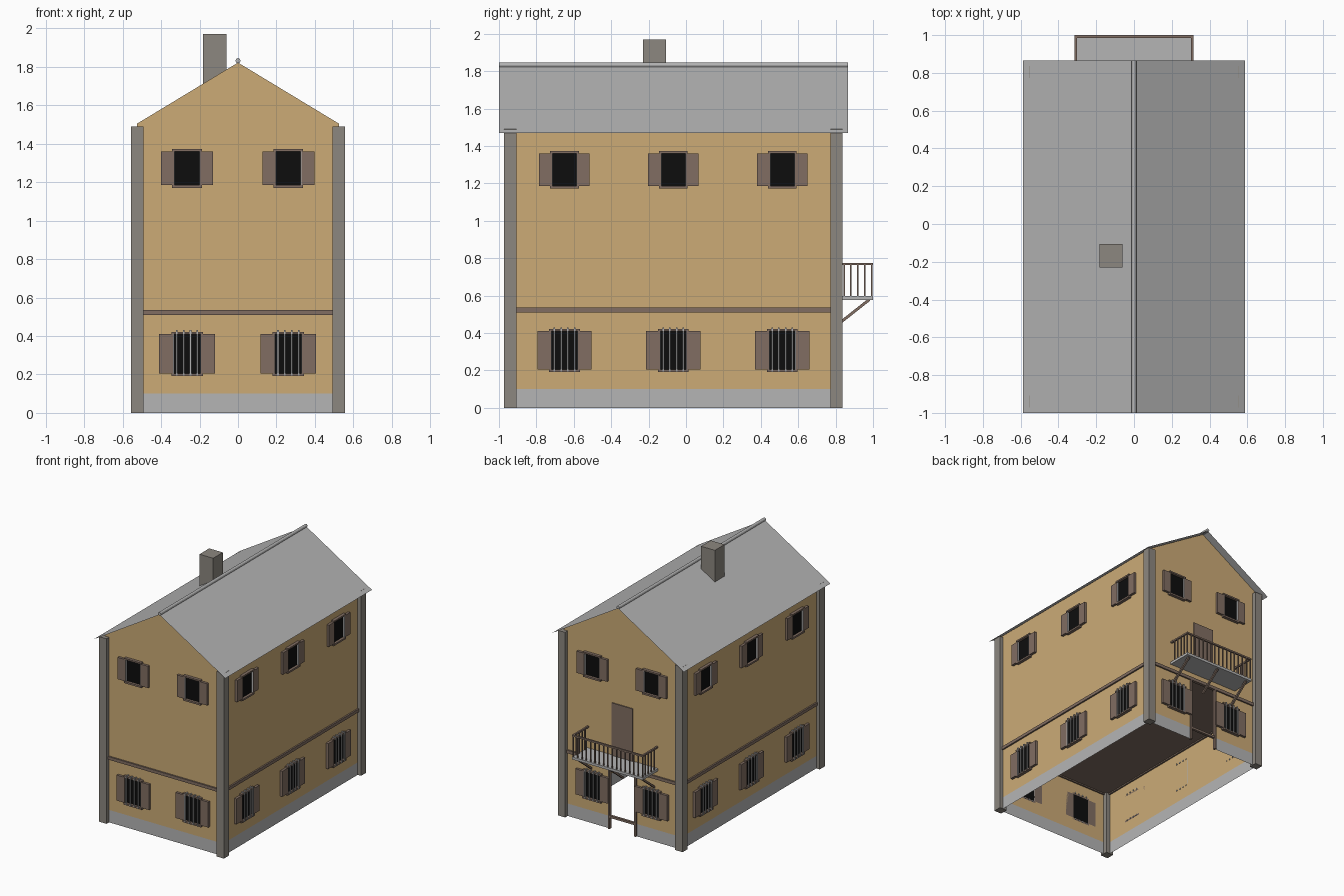
import bpy, bmesh, math
from mathutils import Matrix, Vector

if "Cube" in bpy.data.objects:
    bpy.data.objects.remove(bpy.data.objects["Cube"])

def mat(name, r, g, b):
    m = bpy.data.materials.new(name)
    m.diffuse_color = (r, g, b, 1)
    m.use_nodes = True
    m.node_tree.nodes["Principled BSDF"].inputs["Base Color"].default_value = m.diffuse_color
    return m

TAN = mat("tan plaster", 0.604, 0.407, 0.183)
GREY = mat("light grey", 0.46, 0.46, 0.46)
STONE = mat("stone grey", 0.264, 0.242, 0.214)
BROWN = mat("brown wood", 0.219, 0.155, 0.122)
BLACK = mat("black glass", 0.004, 0.004, 0.004)

WX, Y0, Y1 = 0.525, -0.94, 0.805      # wall planes
YC = (Y0 + Y1) / 2
APEX, EAVE_X, EAVE_Z = 1.825, 0.587, 1.47
SLOPE = (APEX - EAVE_Z) / EAVE_X
ID = Matrix.Identity(4)

def box(bm, lo, hi, m=ID):
    lo, hi = Vector(lo), Vector(hi)
    s = Matrix.Diagonal((*(hi - lo), 1))
    bmesh.ops.create_cube(bm, size=1, matrix=m @ Matrix.Translation((lo + hi) / 2) @ s)

def beam(bm, a, b, w):
    a, b = Vector(a), Vector(b)
    d = b - a
    rot = d.to_track_quat('Z', 'Y').to_matrix().to_4x4()
    bmesh.ops.create_cube(bm, size=1, matrix=Matrix.Translation((a + b) / 2) @ rot
                          @ Matrix.Diagonal((w, w, d.length, 1)))

def face(bm, pts, mi=0):
    f = bm.faces.new([bm.verts.new(p) for p in pts])
    f.material_index = mi

def finish(bm, name, *mats):
    me = bpy.data.meshes.new(name)
    bm.to_mesh(me)
    bm.free()
    for m in mats:
        me.materials.append(m)
    ob = bpy.data.objects.new(name, me)
    bpy.context.collection.objects.link(ob)
    return ob

# walls: single skin, grey plinth below 0.1, doorway in the back
PL, DOOR, DH = 0.1, 0.11, 0.51
bm = bmesh.new()
def strip(a, b, z0, z1, mi):
    face(bm, [(*a, z0), (*b, z0), (*b, z1), (*a, z1)], mi)
top = APEX - SLOPE * WX - 0.003
for s in (-1, 1):
    a, b = (s * WX, s * Y0 if s < 0 else Y0), (s * WX, Y1)
    a = (s * WX, Y0)
    if s < 0:
        a, b = b, a
    strip(a, b, 0, PL, 1)
    strip(a, b, PL, top, 0)
strip((-WX, Y0), (WX, Y0), 0, PL, 1)
for x0, x1 in ((WX, DOOR), (-DOOR, -WX)):
    strip((x0, Y1), (x1, Y1), 0, PL, 1)
    strip((x0, Y1), (x1, Y1), PL, DH, 0)
for y, s, z in ((Y0, 1, PL), (Y1, -1, DH)):
    face(bm, [(-s * WX, y, z), (s * WX, y, z), (s * WX, y, top),
              (0, y, APEX - 0.003), (-s * WX, y, top)], 0)
finish(bm, "walls", TAN, GREY)

# corner pillars
bm = bmesh.new()
for sx in (-1, 1):
    for y in (-0.94, 0.805):
        cx = sx * 0.523
        box(bm, (cx - 0.0325, y - 0.0325, 0), (cx + 0.0325, y + 0.0325, 1.49))
finish(bm, "corner_pillars", STONE)

# belt course and upper floor
bm = bmesh.new()
for s in (-1, 1):
    x = s * WX
    box(bm, (x - 0.012, Y0, 0.51), (x + 0.012, Y1, 0.535))
for y in (Y0, Y1):
    box(bm, (-WX, y - 0.012, 0.51), (WX, y + 0.012, 0.535))
finish(bm, "belt_course", BROWN)
bm = bmesh.new()
face(bm, [(-WX, Y0, 0.52), (-WX, Y1, 0.52), (WX, Y1, 0.52), (WX, Y0, 0.52)])
finish(bm, "upper_floor", BROWN)

# roof sheets, ridge and chimney
bm = bmesh.new()
RY0, RY1 = -1.0, 0.866
for s in (-1, 1):
    pts = [(0, RY0, APEX), (s * EAVE_X, RY0, EAVE_Z), (s * EAVE_X, RY1, EAVE_Z), (0, RY1, APEX)]
    face(bm, pts if s > 0 else pts[::-1])
finish(bm, "roof", GREY)
bm = bmesh.new()
bmesh.ops.create_cone(bm, cap_ends=True, segments=12, radius1=0.013, radius2=0.013, depth=RY1 - RY0,
                      matrix=Matrix.Translation((0, (RY0 + RY1) / 2, 1.832)) @ Matrix.Rotation(math.pi / 2, 4, 'X'))
finish(bm, "ridge", GREY)
bm = bmesh.new()
box(bm, (-0.182, -0.23, 1.68), (-0.06, -0.107, 1.97))
finish(bm, "chimney", STONE)

# windows: local x along the wall, local -y outward
panes, wood, jambs, bars = (bmesh.new() for _ in range(4))
def window(m, lower):
    hw, ow, z0, z1 = (0.072, 0.145, 0.205, 0.41) if lower else (0.067, 0.135, 1.185, 1.36)
    box(panes, (-hw, -0.004, z0), (hw, 0, z1), m)
    for s in (-1, 1):
        a, b = sorted((s * hw, s * ow))
        box(wood, (a, -0.02, z0), (b, 0, z1), m)
        a, b = sorted((s * hw, s * (hw - 0.003)))
        box(jambs, (a, -0.019, z0), (b, 0, z1), m)
    box(wood, (-hw - 0.01, -0.024, z0 - 0.014), (hw + 0.01, 0, z0), m)
    box(wood, (-hw - 0.01, -0.024, z1), (hw + 0.01, 0, z1 + 0.012), m)
    if lower:
        for i in range(4):
            x = (i - 1.5) * 0.036
            box(bars, (x - 0.004, -0.03, 0.195), (x + 0.004, -0.022, 0.43), m)
            for z in (0.195, 0.422):
                box(bars, (x - 0.004, -0.03, z), (x + 0.004, 0.006, z + 0.008), m)

places = [(x, y, a) for x in (-0.265, 0.262) for y, a in ((Y0, 0), (Y1, 180))]
places += [(s * WX, y, s * 90) for s in (-1, 1) for y in (-0.65, -0.068, 0.515)]
for x, y, a in places:
    m = Matrix.Translation((x, y, 0)) @ Matrix.Rotation(math.radians(a), 4, 'Z')
    window(m, True)
    window(m, False)
finish(panes, "window_panes", BLACK)
finish(wood, "shutters_and_sills", BROWN)
finish(jambs, "window_jambs", GREY)
finish(bars, "window_bars", GREY)

# doorway frame with low cross bar, and balcony door
bm = bmesh.new()
for s in (-1, 1):
    box(bm, (s * 0.117 - 0.008, Y1 - 0.012, 0), (s * 0.117 + 0.008, Y1 + 0.012, DH))
box(bm, (-0.11, Y1 - 0.01, 0.09), (0.11, Y1 + 0.01, 0.108))
finish(bm, "doorway_frame", BROWN)
bm = bmesh.new()
box(bm, (-0.093, Y1 - 0.005, 0.595), (0.093, Y1 + 0.008, 1.02))
finish(bm, "balcony_door", BROWN)

# balcony slab, railing and braces
BX, BY = 0.315, 1.0
bm = bmesh.new()
box(bm, (-BX, Y1, 0.577), (BX, BY, 0.597))
finish(bm, "balcony_slab", GREY)
bm = bmesh.new()
R = 0.014
box(bm, (-BX, BY - R, 0.762), (BX, BY, 0.775))
for s in (-1, 1):
    a, b = sorted((s * BX, s * (BX - R)))
    box(bm, (a, Y1, 0.762), (b, BY, 0.775))
def baluster(x, y):
    box(bm, (x - 0.004, y - 0.004, 0.595), (x + 0.004, y + 0.004, 0.765))
N = 17
for i in range(N):
    baluster((BX - R / 2) * (2 * i / (N - 1) - 1), BY - R / 2)
for s in (-1, 1):
    for i in range(1, 5):
        baluster(s * (BX - R / 2), BY - R / 2 - 0.037 * i)
finish(bm, "balcony_railing", BROWN)
bm = bmesh.new()
for x in (-0.28, 0, 0.28):
    beam(bm, (x, Y1, 0.44), (x, 0.98, 0.578), 0.015)
finish(bm, "balcony_braces", BROWN)
